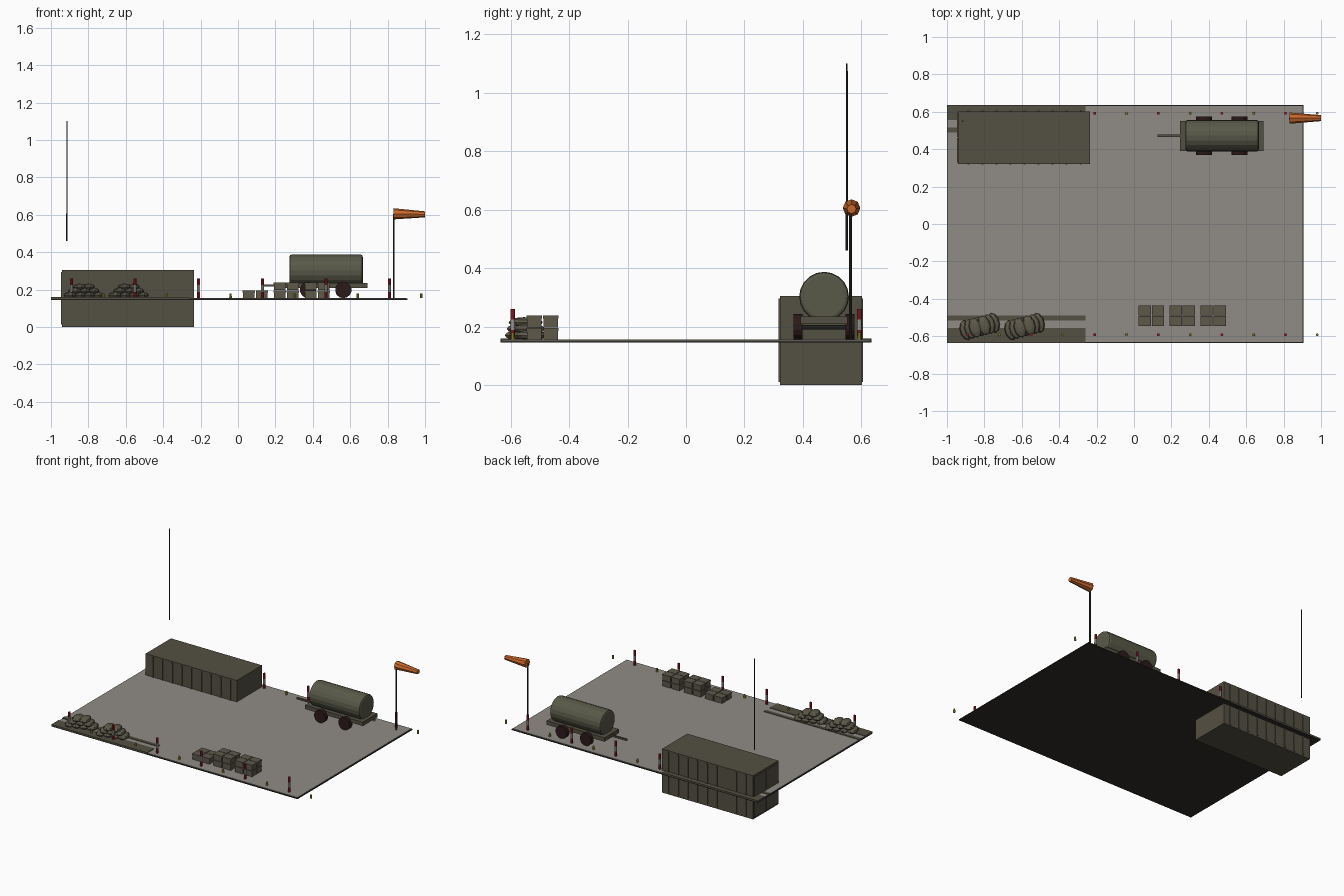
import bpy, bmesh, math
from mathutils import Matrix, Vector

if "Cube" in bpy.data.objects:
    bpy.data.objects.remove(bpy.data.objects["Cube"])


def material(name, rgb):
    m = bpy.data.materials.new(name)
    m.diffuse_color = (*rgb, 1)
    m.use_nodes = True
    m.node_tree.nodes["Principled BSDF"].inputs["Base Color"].default_value = m.diffuse_color
    return m


PAVING = material("paving grey", (0.28, 0.26, 0.235))
DARK = material("dark underside", (0.028, 0.027, 0.023))
OLIVE = material("olive drab", (0.088, 0.08, 0.055))
TANKC = material("tank olive", (0.1, 0.1, 0.066))
SAND = material("sandbag olive", (0.11, 0.1, 0.068))
RUBBER = material("dark rubber", (0.025, 0.01, 0.01))
RED = material("marker red", (0.36, 0.015, 0.025))
WHITE = material("marker white", (0.55, 0.53, 0.5))
YELLOW = material("lamp yellow", (0.4, 0.32, 0.03))
ORANGE = material("windsock orange", (0.6, 0.14, 0.025))


def finish(name, bm, mat):
    bmesh.ops.recalc_face_normals(bm, faces=bm.faces)
    me = bpy.data.meshes.new(name)
    bm.to_mesh(me)
    bm.free()
    me.materials.append(mat)
    ob = bpy.data.objects.new(name, me)
    bpy.context.collection.objects.link(ob)
    return ob


def add_box(bm, x, y, z):
    """Box from (min, max) ranges."""
    c = [(a + b) / 2 for a, b in (x, y, z)]
    s = [b - a for a, b in (x, y, z)]
    bmesh.ops.create_cube(bm, size=1, matrix=Matrix.Translation(c) @ Matrix.Diagonal((*s, 1)))


def box(name, x, y, z, mat):
    bm = bmesh.new()
    add_box(bm, x, y, z)
    return finish(name, bm, mat)


def tube(name, p, q, r1, r2, mat, sides=8, bevel=0):
    p, q = Vector(p), Vector(q)
    bm = bmesh.new()
    rot = (q - p).to_track_quat('Z', 'Y').to_matrix().to_4x4()
    bmesh.ops.create_cone(bm, cap_ends=True, segments=sides, radius1=r1, radius2=r2,
                          depth=(q - p).length, matrix=Matrix.Translation((p + q) / 2) @ rot)
    if bevel:
        caps = [f for f in bm.faces if len(f.verts) > 4]
        edges = list({e for f in caps for e in f.edges})
        bmesh.ops.bevel(bm, geom=edges, offset=bevel, segments=2, profile=0.5, affect='EDGES')
    return finish(name, bm, mat)


# Paved pad on a dark slab
box("pad_slab", (-1, 0.905), (-0.635, 0.635), (0.145, 0.152), DARK)
box("pad_paving", (-0.996, 0.901), (-0.631, 0.631), (0.15, 0.155), PAVING)

# Olive ground strips on both long sides
for s, side in ((-1, "front"), (1, "back")):
    for name, a, b in (("wide", 0.555, 0.635), ("narrow", 0.49, 0.515)):
        lo, hi = sorted((s * a, s * b))
        box(f"{side}_{name}_strip", (-1, -0.26), (lo, hi), (0.15, 0.159), OLIVE)

# Shipping container sunk through the pad, with side ribs and end doors
box("container_body", (-0.94, -0.235), (0.322, 0.601), (0, 0.305), OLIVE)
bm = bmesh.new()
for i in range(9):
    x = -0.885 + i * 0.075
    for y in (0.3205, 0.6025):
        add_box(bm, (x - 0.005, x + 0.005), (y - 0.0035, y + 0.0035), (0.01, 0.295))
finish("container_ribs", bm, OLIVE)
bm = bmesh.new()
for a, b in ((0.33, 0.459), (0.464, 0.593)):
    add_box(bm, (-0.946, -0.938), (a, b), (0.012, 0.293))
finish("container_doors", bm, OLIVE)

# Antenna mast
tube("antenna", (-0.915, 0.55, 0.46), (-0.915, 0.55, 1.1), 0.004, 0.003, DARK, 6)

# Windsock and its pole
tube("windsock_pole", (0.833, 0.562, 0.15), (0.833, 0.562, 0.605), 0.005, 0.005, DARK)
tube("windsock", (0.832, 0.566, 0.605), (1.0, 0.566, 0.602), 0.03, 0.016, ORANGE)

# Tank trailer
tube("tank", (0.275, 0.472, 0.302), (0.667, 0.472, 0.302), 0.085, 0.085, TANKC, 20, 0.012)
box("trailer_chassis", (0.245, 0.692), (0.391, 0.552), (0.208, 0.235), OLIVE)
box("trailer_drawbar", (0.125, 0.25), (0.466, 0.478), (0.216, 0.228), OLIVE)
for x in (0.375, 0.563):
    tube("trailer_axle", (x, 0.38, 0.198), (x, 0.562, 0.198), 0.008, 0.008, DARK)
    for y in (0.368, 0.546):
        tube("trailer_wheel", (x, y, 0.198), (x, y + 0.03, 0.198), 0.044, 0.044, RUBBER, 14)

# Crate stacks: two by two, one or two layers, with a lid on each crate
for x0, layers in ((0.025, 1), (0.19, 2), (0.355, 2)):
    bm = bmesh.new()
    for k in range(layers):
        for i in range(2):
            for j in range(2):
                x, y, z = x0 + i * 0.07, -0.545 + j * 0.056, 0.155 + k * 0.042
                add_box(bm, (x + 0.002, x + 0.064), (y + 0.002, y + 0.051), (z, z + 0.03))
                add_box(bm, (x, x + 0.066), (y, y + 0.053), (z + 0.03, z + 0.04))
    finish("crate_stack", bm, SAND)

# Sandbag piles: tapering rows of squashed bags
for cx in (-0.825, -0.585):
    bm = bmesh.new()
    base = Matrix.Translation((cx, -0.548, 0)) @ Matrix.Rotation(math.radians(15), 4, 'Z')
    for k, n in enumerate((4, 3, 2)):
        for i in range(n):
            pos = Matrix.Translation(((i - (n - 1) / 2) * 0.05, 0, 0.17 + k * 0.022))
            bmesh.ops.create_uvsphere(bm, u_segments=10, v_segments=6, radius=1,
                                      matrix=base @ pos @ Matrix.Diagonal((0.034, 0.054, 0.018, 1)))
    finish("sandbag_pile", bm, SAND)

# Banded marker posts and small lamps along both long sides
for y in (-0.592, 0.592):
    for i in range(6):
        x = -0.89 + i * 0.34
        for z, mat in ((0.152, RED), (0.188, WHITE), (0.224, RED)):
            tube("marker_post_band", (x, y, z), (x, y, z + 0.036), 0.008, 0.008, mat)
        tube("edge_lamp", (x + 0.17, y, 0.155), (x + 0.17, y, 0.18), 0.007, 0.006, YELLOW)
